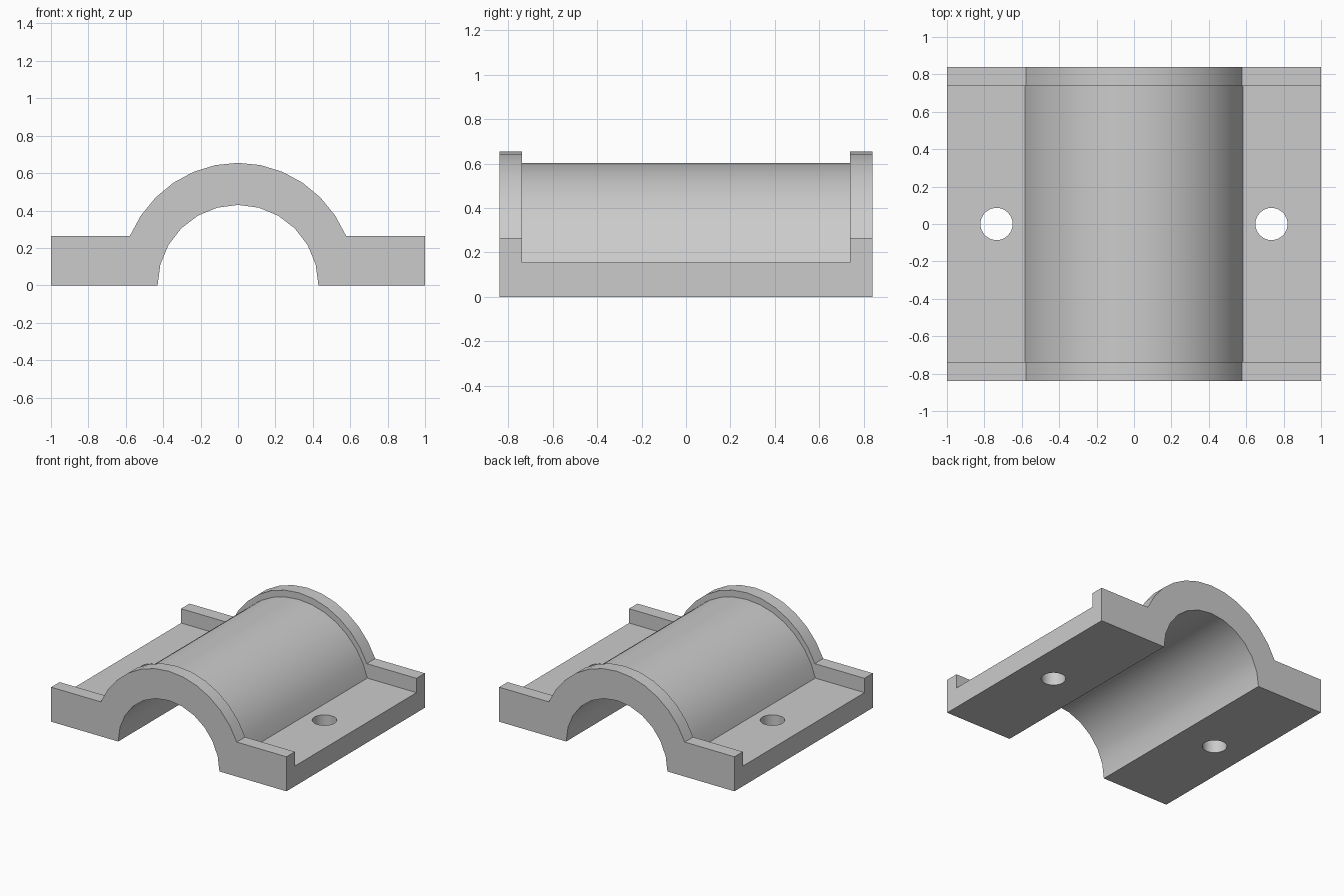
import bpy, bmesh
from math import sin, cos, pi, acos

cube = bpy.data.objects.get("Cube")
if cube:
    bpy.data.objects.remove(cube, do_unlink=True)

grey = bpy.data.materials.new("light grey")
grey.use_nodes = True
colour = (0.6, 0.6, 0.6, 1)
grey.diffuse_color = colour
grey.node_tree.nodes["Principled BSDF"].inputs["Base Color"].default_value = colour


def arc(rx, rz, limit, steps):
    """Arch points from left to right, limit being the angle from the top."""
    angles = [limit * (2 * i / steps - 1) for i in range(steps + 1)]
    return [(rx * sin(a), rz * cos(a)) for a in angles]


def extrude(name, profile, half_length):
    """Prism along y from an x-z profile."""
    bm = bmesh.new()
    face = bm.faces.new([bm.verts.new((x, -half_length, z)) for x, z in profile])
    ext = bmesh.ops.extrude_face_region(bm, geom=[face])
    verts = [v for v in ext["geom"] if isinstance(v, bmesh.types.BMVert)]
    bmesh.ops.translate(bm, verts=verts, vec=(0, 2 * half_length, 0))
    bmesh.ops.recalc_face_normals(bm, faces=bm.faces)
    mesh = bpy.data.meshes.new(name)
    bm.to_mesh(mesh)
    bm.free()
    ob = bpy.data.objects.new(name, mesh)
    bpy.context.collection.objects.link(ob)
    mesh.materials.append(grey)
    return ob


# Bearing cap: half-round arch with a flange on each side
flange_z = 0.265
outer = arc(0.632, 0.655, acos(flange_z / 0.655), 12)
bore = arc(0.43, 0.43, pi / 2, 12)
cap = extrude("bearing_cap",
              [(-1, 0), (-1, flange_z)] + outer + [(1, flange_z), (1, 0)] + bore[::-1], 0.84)

# Recess between the two end collars
floor_z = 0.155
inner = arc(0.603, 0.603, acos(floor_z / 0.603), 14)
cutters = [extrude("recess_cutter",
                   [(-1.2, 1), (-1.2, floor_z)] + inner + [(1.2, floor_z), (1.2, 1)], 0.738)]

# Bolt holes through the flanges
for side, label in ((1, "left"), (-1, "right")):
    bpy.ops.mesh.primitive_cylinder_add(vertices=32, radius=0.086, depth=1,
                                        location=(side * 0.735, 0, 0.1))
    hole = bpy.context.object
    hole.name = label + "_bolt_hole_cutter"
    hole.data.materials.append(grey)
    cutters.append(hole)

bpy.ops.object.select_all(action="DESELECT")
bpy.context.view_layer.objects.active = cap
cap.select_set(True)
for cutter in cutters:
    mod = cap.modifiers.new(cutter.name, "BOOLEAN")
    mod.operation = "DIFFERENCE"
    mod.solver = "EXACT"
    mod.object = cutter
    bpy.ops.object.modifier_apply(modifier=mod.name)
for cutter in cutters:
    bpy.data.objects.remove(cutter, do_unlink=True)

bpy.ops.object.shade_smooth_by_angle(angle=pi / 6)
